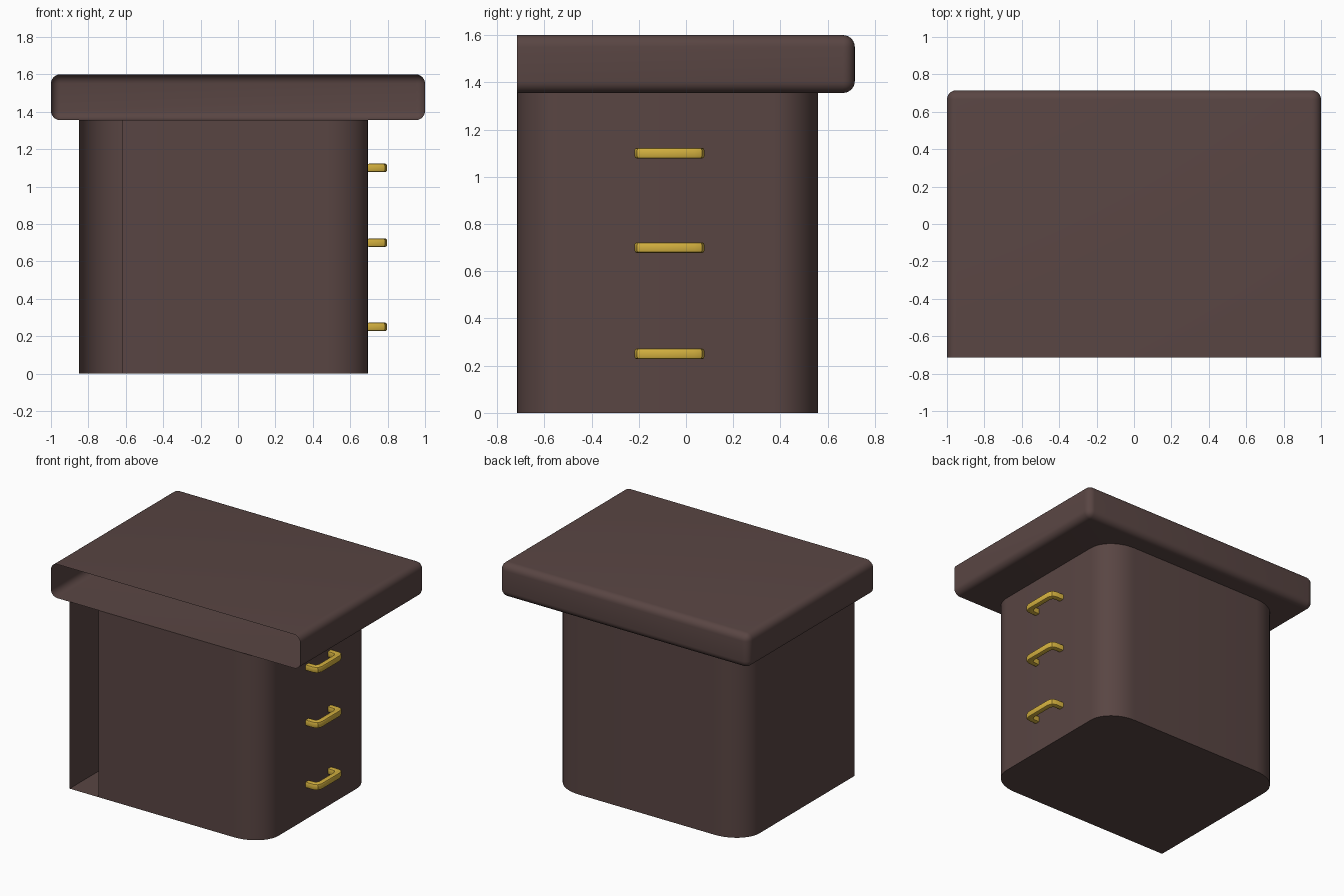
import bpy, bmesh, math

if "Cube" in bpy.data.objects:
    bpy.data.objects.remove(bpy.data.objects["Cube"])


def material(name, rgb):
    m = bpy.data.materials.new(name)
    m.diffuse_color = (*rgb, 1)
    m.use_nodes = True
    m.node_tree.nodes["Principled BSDF"].inputs["Base Color"].default_value = m.diffuse_color
    return m


brown = material("dark_wood", (0.10, 0.06, 0.056))
gold = material("brass", (0.66, 0.44, 0.05))


def finish(bm, name, mat, angle=40):
    bmesh.ops.recalc_face_normals(bm, faces=bm.faces)
    me = bpy.data.meshes.new(name)
    bm.to_mesh(me)
    bm.free()
    ob = bpy.data.objects.new(name, me)
    bpy.context.collection.objects.link(ob)
    me.materials.append(mat)
    bpy.ops.object.select_all(action='DESELECT')
    ob.select_set(True)
    bpy.context.view_layer.objects.active = ob
    bpy.ops.object.shade_smooth_by_angle(angle=math.radians(angle))
    return ob


FRONT = -0.715

# table top: rounded slab shell, cut open at the front
bm = bmesh.new()
bmesh.ops.create_cube(bm, size=1)
for v in bm.verts:
    v.co.x *= 2
    v.co.y = 0.715 if v.co.y > 0 else -1
    v.co.z = 1.6 if v.co.z > 0 else 1.355
bmesh.ops.bevel(bm, geom=bm.edges[:], offset=0.05, segments=6, profile=0.5, affect='EDGES')
bmesh.ops.bisect_plane(bm, geom=bm.verts[:] + bm.edges[:] + bm.faces[:],
                       plane_co=(0, FRONT, 0), plane_no=(0, -1, 0), clear_outer=True)
finish(bm, "top_slab", brown)

# cabinet body: rounded shell with a floor and a gap at the front left
X0, X1, Y1, RX, RY, N = -0.85, 0.695, 0.56, 0.23, 0.19, 10
outline = [(X0 + RX, FRONT)]
for cx, cy, start in ((X1 - RX, FRONT + RY, -90), (X1 - RX, Y1 - RY, 0), (X0 + RX, Y1 - RY, 90)):
    for i in range(N + 1):
        a = math.radians(start + 90 * i / N)
        outline.append((cx + RX * math.cos(a), cy + RY * math.sin(a)))
outline.append((X0, FRONT))
bm = bmesh.new()
low = [bm.verts.new((x, y, 0)) for x, y in outline]
high = [bm.verts.new((x, y, 1.355)) for x, y in outline]
bm.faces.new(low[::-1])
for i in range(len(low) - 1):
    bm.faces.new((low[i], low[i + 1], high[i + 1], high[i]))
finish(bm, "cabinet_body", brown)

# drawer handles: bent square bars with softened edges
half = [(0.69, 0.148), (0.755, 0.148), (0.785, 0.137), (0.797, 0.105)]
inner = [(0.757, 0.085), (0.747, 0.105), (0.69, 0.108)]
side = half[::-1]
loop = ([(x, -y) for x, y in half] + side + inner[::-1] + [(x, -y) for x, y in inner])
for name, z in (("upper_handle", 1.1), ("middle_handle", 0.7), ("lower_handle", 0.25)):
    bm = bmesh.new()
    face = bm.faces.new([bm.verts.new((x, y - 0.07, z - 0.0225)) for x, y in loop])
    ext = bmesh.ops.extrude_face_region(bm, geom=[face])
    for v in ext["geom"]:
        if isinstance(v, bmesh.types.BMVert):
            v.co.z += 0.045
    rims = [e for e in bm.edges if abs(e.verts[0].co.z - e.verts[1].co.z) < 1e-5]
    bmesh.ops.bevel(bm, geom=rims, offset=0.01, segments=2, profile=0.5, affect='EDGES')
    finish(bm, name, gold, 35)
